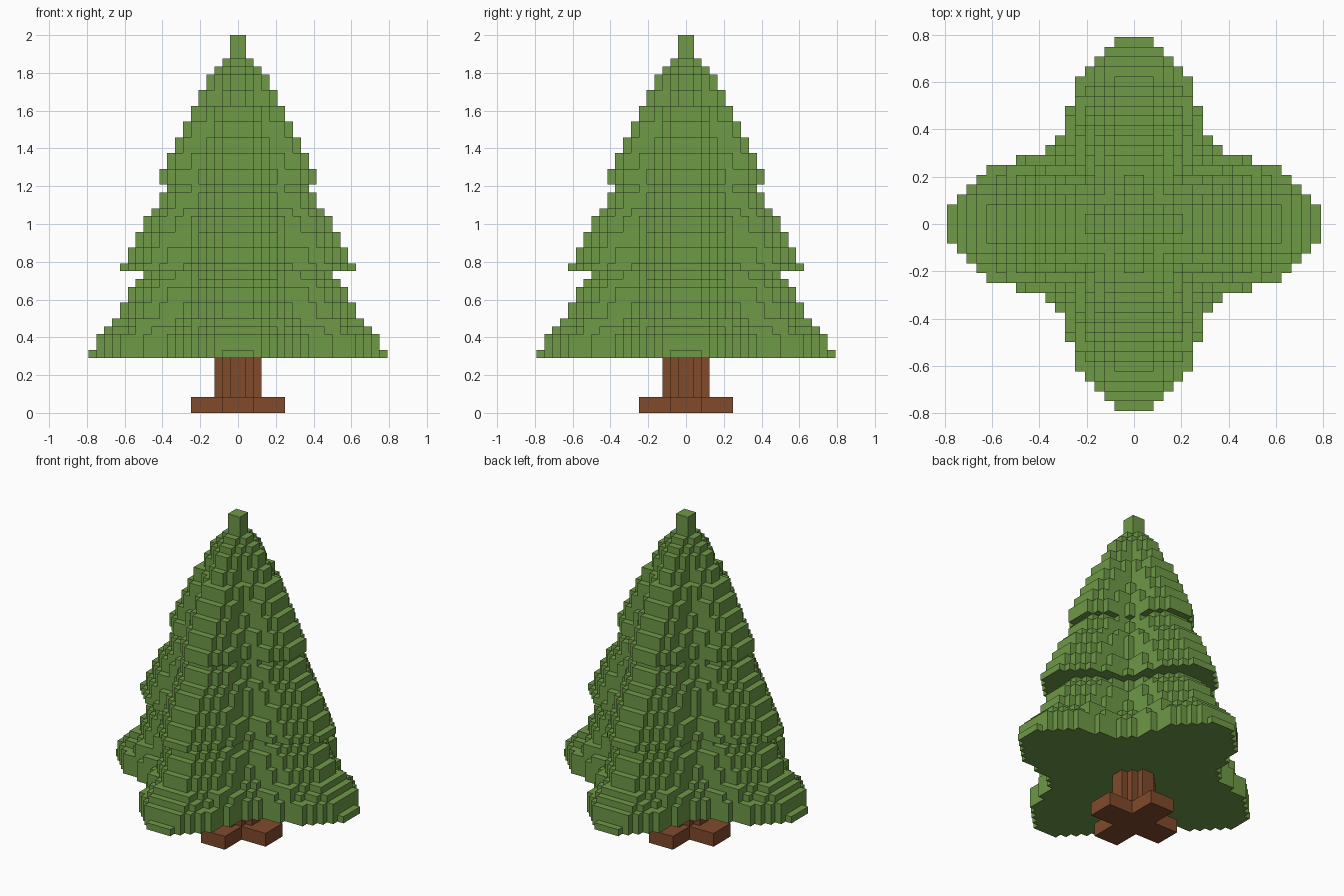
import bpy
import bmesh
from mathutils import Vector

cube = bpy.data.objects.get("Cube")
if cube:
    bpy.data.objects.remove(cube, do_unlink=True)

V = 1 / 24  # edge of one block; the tree is 48 blocks tall

# Half-width of the four-armed star for each row of blocks out from the centre
STAR = [19, 19, 18, 17, 16, 15, 12, 9, 8, 7, 7, 7, 6, 6, 6, 5, 4, 3, 2]
FULL = len(STAR)


def material(name, rgb):
    m = bpy.data.materials.new(name)
    m.use_nodes = True
    col = (*rgb, 1)
    m.diffuse_color = col
    bsdf = next(n for n in m.node_tree.nodes if n.type == 'BSDF_PRINCIPLED')
    bsdf.inputs["Base Color"].default_value = col
    bsdf.inputs["Roughness"].default_value = 0.9
    return m


def in_star(i, j, reach):
    """Whether block (i, j) of one quadrant lies in a star scaled to reach."""
    s = reach / FULL
    row = int((j + 0.5) / s)
    return row < FULL and i + 0.5 <= STAR[row] * s + 0.45


def mirrored(i, j):
    return [(x, y) for x in (i, -1 - i) for y in (j, -1 - j)]


def star_layer(reach, k):
    return {(x, y, k)
            for i in range(reach) for j in range(reach)
            if in_star(i, j, reach) or in_star(j, i, reach)
            for x, y in mirrored(i, j)}


def star_stack(reaches, first):
    cells = set()
    for n, reach in enumerate(reaches):
        cells |= star_layer(reach, first + n)
    return cells


def cross_foot(length, half, height):
    return {(x, y, k)
            for i in range(length) for j in range(length) if min(i, j) < half
            for x, y in mirrored(i, j) for k in range(height)}


def build(name, cells, solid, mat):
    """Mesh the faces of the blocks that are open to the air."""
    bm = bmesh.new()
    verts = {}

    def vert(p):
        if p not in verts:
            verts[p] = bm.verts.new(Vector(p) * V)
        return verts[p]

    for c in sorted(cells):
        for axis in range(3):
            u, w = (axis + 1) % 3, (axis + 2) % 3
            for side in (0, 1):
                near = list(c)
                near[axis] += 2 * side - 1
                if tuple(near) in solid:
                    continue
                ring = []
                for du, dw in ((0, 0), (1, 0), (1, 1), (0, 1)):
                    p = list(c)
                    p[axis] += side
                    p[u] += du
                    p[w] += dw
                    ring.append(vert(tuple(p)))
                bm.faces.new(ring if side else ring[::-1])
    mesh = bpy.data.meshes.new(name)
    bm.to_mesh(mesh)
    bm.free()
    mesh.materials.append(mat)
    obj = bpy.data.objects.new(name, mesh)
    bpy.context.collection.objects.link(obj)


needle_green = material("needle_green", (0.156, 0.319, 0.063))
bark_brown = material("bark_brown", (0.216, 0.069, 0.025))

# Reach of each layer of blocks, bottom to top, tier by tier
lower = star_stack([19, 18, 18, 17, 16, 15, 15, 14, 14, 13, 12], 7)
middle = star_stack([15, 14, 14, 13, 13, 12, 12, 11, 10, 10, 9], 18)
upper = star_stack([r for r in range(10, 3, -1) for _ in (0, 1)] + [3, 2], 29)
tip = star_stack([1, 1, 1], 45)
trunk = star_stack([3] * 5, 2)
foot = cross_foot(6, 2, 2)

parts = [
    ("foot", foot, bark_brown),
    ("trunk", trunk, bark_brown),
    ("lower_boughs", lower, needle_green),
    ("middle_boughs", middle, needle_green),
    ("upper_boughs", upper, needle_green),
    ("tree_tip", tip, needle_green),
]
solid = set().union(*(cells for _, cells, _ in parts))
for name, cells, mat in parts:
    build(name, cells, solid, mat)
